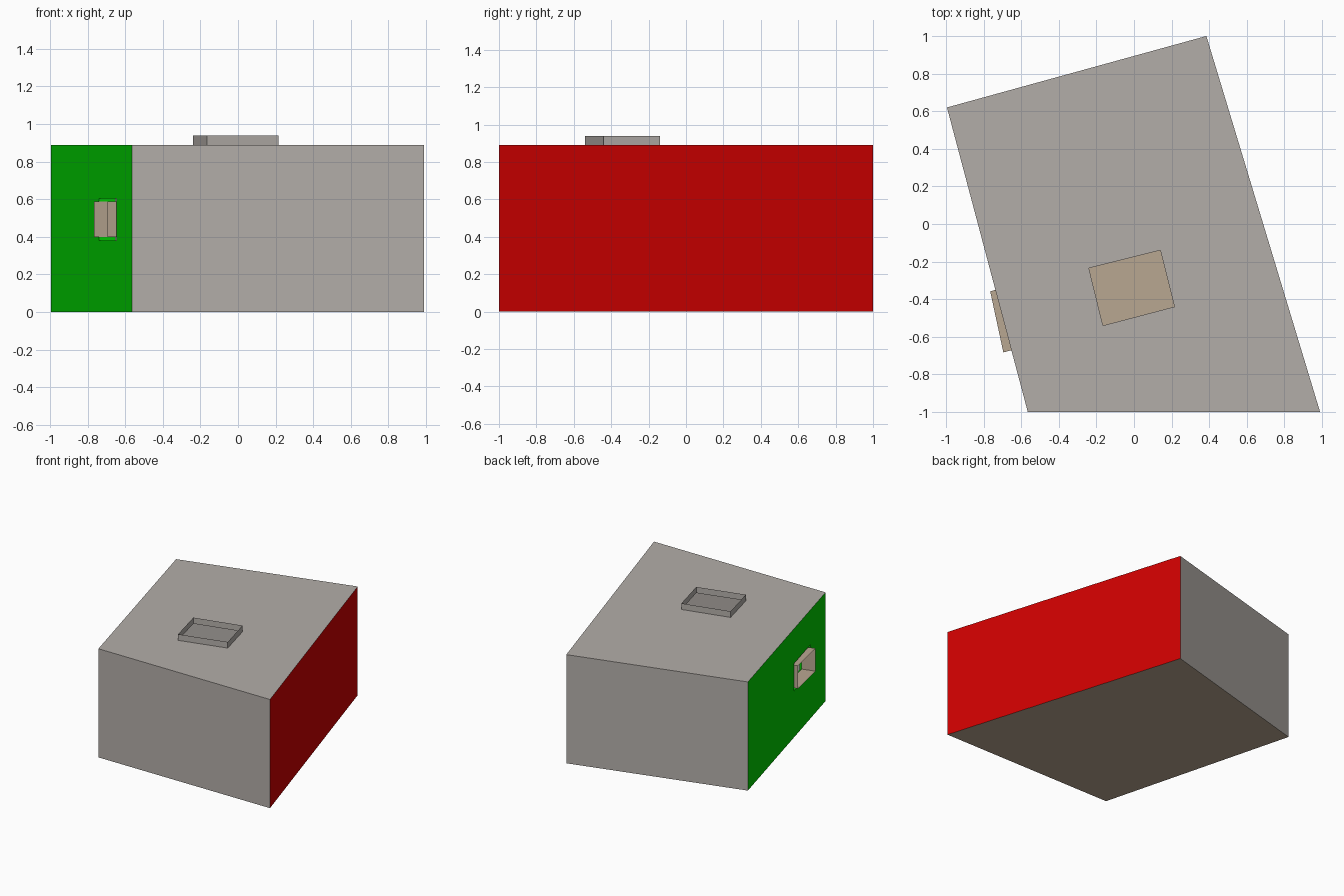
import bpy
from mathutils import Vector

if "Cube" in bpy.data.objects:
    bpy.data.objects.remove(bpy.data.objects["Cube"])

H = 0.89


def mat(name, col):
    m = bpy.data.materials.new(name)
    m.diffuse_color = (*col, 1)
    m.use_nodes = True
    m.node_tree.nodes["Principled BSDF"].inputs["Base Color"].default_value = m.diffuse_color
    return m


gray = mat("plaster gray", (0.45, 0.42, 0.395))
red = mat("wall red", (0.63, 0.0, 0.0))
green = mat("wall green", (0.0, 0.62, 0.0))
tan = mat("floor tan", (0.485, 0.385, 0.285))


def sheet(name, faces, material, outward=None, centre=None):
    """Thin surface made of quads, turned to face outward (or away from centre)."""
    verts, polys = [], []
    for f in faces:
        pts = [Vector(p) for p in f]
        n = (pts[1] - pts[0]).cross(pts[2] - pts[0])
        d = Vector(outward) if outward else sum(pts, Vector()) / 4 - Vector(centre)
        if n.dot(d) < 0:
            pts.reverse()
        polys.append(range(len(verts), len(verts) + 4))
        verts += pts
    me = bpy.data.meshes.new(name)
    me.from_pydata(verts, [], [list(p) for p in polys])
    me.materials.append(material)
    ob = bpy.data.objects.new(name, me)
    bpy.context.collection.objects.link(ob)
    return ob


def ring(a, b):
    """Four quads joining two matching four-point loops."""
    return [(a[i], a[(i + 1) % 4], b[(i + 1) % 4], b[i]) for i in range(4)]


def at(loop, z):
    return [(x, y, z) for x, y in loop]


# Footprint: back left, back right, front right, front left
plan = [(-0.995, 0.62), (0.385, 1.0), (0.99, -1.0), (-0.565, -1.0)]
low, high = at(plan, 0), at(plan, H)


def wall(i):
    j = (i + 1) % 4
    return (low[i], low[j], high[j], high[i])


# Floor and plain walls
sheet("floor", [low], tan, outward=(0, 0, -1))
mid = (0, 0, H / 2)
sheet("back_wall", [wall(0)], gray, centre=mid)
sheet("right_wall", [wall(1)], red, centre=mid)
sheet("front_wall", [wall(2)], gray, centre=mid)

# Roof with an open skylight and its raised curb
sky = [(-0.24, -0.235), (0.14, -0.14), (0.215, -0.44), (-0.165, -0.54)]
sheet("roof", ring(high, at(sky, H)), gray, outward=(0, 0, 1))
sheet("skylight_curb", ring(at(sky, H), at(sky, H + 0.05)), gray,
      centre=(-0.012, -0.339, H + 0.025))


# Left wall with an open window
def on_wall(y):
    (x0, y0), (x1, y1) = plan[0], plan[3]
    return x0 + (y - y0) / (y1 - y0) * (x1 - x0)


def shift(loop, d):
    """Move a loop d units into the room."""
    return [(x + 0.966 * d, y + 0.256 * d, z) for x, y, z in loop]


def opening(y0, y1, z0, z1):
    return [(on_wall(y), y, z) for y, z in ((y0, z0), (y1, z0), (y1, z1), (y0, z1))]


hole = opening(-0.345, -0.69, 0.38, 0.605)
left = [low[0], low[3], high[3], high[0]]
centre = (-0.69, -0.52, 0.492)
sheet("left_wall", ring(left, hole), green, outward=(-1, -0.26, 0))

# Green reveal lining the hole, and the tan surround passing through it
sheet("window_reveal", ring(hole, shift(hole, 0.09)), green, centre=centre)
rim = [(x, y, z) for x, y, z in ((-0.765, -0.358, 0.4), (-0.695, -0.683, 0.4),
                                 (-0.695, -0.683, 0.587), (-0.765, -0.358, 0.587))]
sheet("window_surround", ring(rim, shift(rim, 0.11)), tan, centre=centre)
